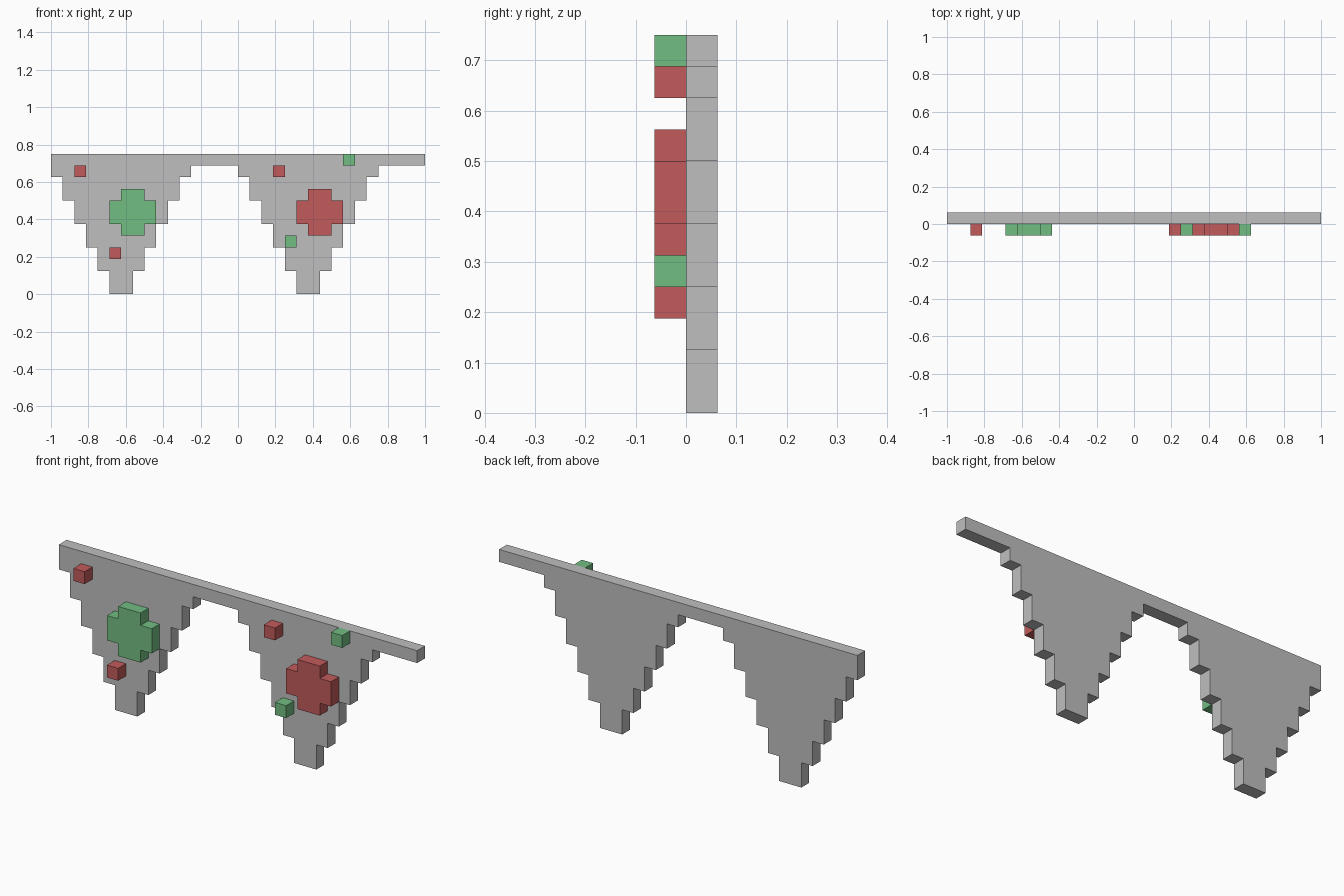
import bpy
import bmesh

cube = bpy.data.objects.get("Cube")
if cube:
    bpy.data.objects.remove(cube, do_unlink=True)

U = 1 / 16  # one block of the grid


def material(name, rgb):
    m = bpy.data.materials.new(name)
    m.use_nodes = True
    m.diffuse_color = (*rgb, 1)
    m.node_tree.nodes["Principled BSDF"].inputs["Base Color"].default_value = (*rgb, 1)
    return m


grey = material("grey cloth", (0.52, 0.52, 0.52))
red = material("red", (0.54, 0.105, 0.105))
green = material("green", (0.17, 0.51, 0.225))


def plate(name, outline, y0, y1, mat):
    """Extrude an (x, z) outline in block units from y0 to y1."""
    bm = bmesh.new()
    face = bm.faces.new([bm.verts.new((x * U, y0 * U, z * U)) for x, z in outline])
    result = bmesh.ops.extrude_face_region(bm, geom=[face], use_keep_orig=True)
    moved = [v for v in result["geom"] if isinstance(v, bmesh.types.BMVert)]
    bmesh.ops.translate(bm, verts=moved, vec=(0, (y1 - y0) * U, 0))
    bmesh.ops.recalc_face_normals(bm, faces=bm.faces)
    mesh = bpy.data.meshes.new(name)
    bm.to_mesh(mesh)
    bm.free()
    mesh.materials.append(mat)
    obj = bpy.data.objects.new(name, mesh)
    bpy.context.collection.objects.link(obj)
    return obj


def pennant(cx):
    """Stepped point hanging below the top strip, from right to left."""
    heights = [11, 10, 8, 6, 4, 2, 0]
    side = []
    for i in range(6):
        side += [(6 - i, heights[i]), (6 - i, heights[i + 1])]
    return [(cx + x, z) for x, z in side] + [(cx - x, z) for x, z in reversed(side)]


# Top strip and its two hanging pennants in one stepped sheet
plate("bunting", [(-16, 12), (16, 12), (16, 11)] + pennant(6) + pennant(-10), 0, 1, grey)


# Raised rounded patches, four blocks across with the corners cut
def patch(name, x, z, mat):
    corners = [(1, 0), (3, 0), (3, 1), (4, 1), (4, 3), (3, 3),
               (3, 4), (1, 4), (1, 3), (0, 3), (0, 1), (1, 1)]
    plate(name, [(x + a, z + b) for a, b in corners], -1, 0, mat)


patch("right_patch", -11, 5, green)
patch("left_patch", 5, 5, red)

# Small single-block studs
studs = [("right_upper_stud", -14, 10, red), ("right_lower_stud", -11, 3, red),
         ("left_upper_stud", 3, 10, red), ("left_lower_stud", 4, 4, green),
         ("strip_stud", 9, 11, green)]
for name, x, z, mat in studs:
    plate(name, [(x, z), (x + 1, z), (x + 1, z + 1), (x, z + 1)], -1, 0, mat)
